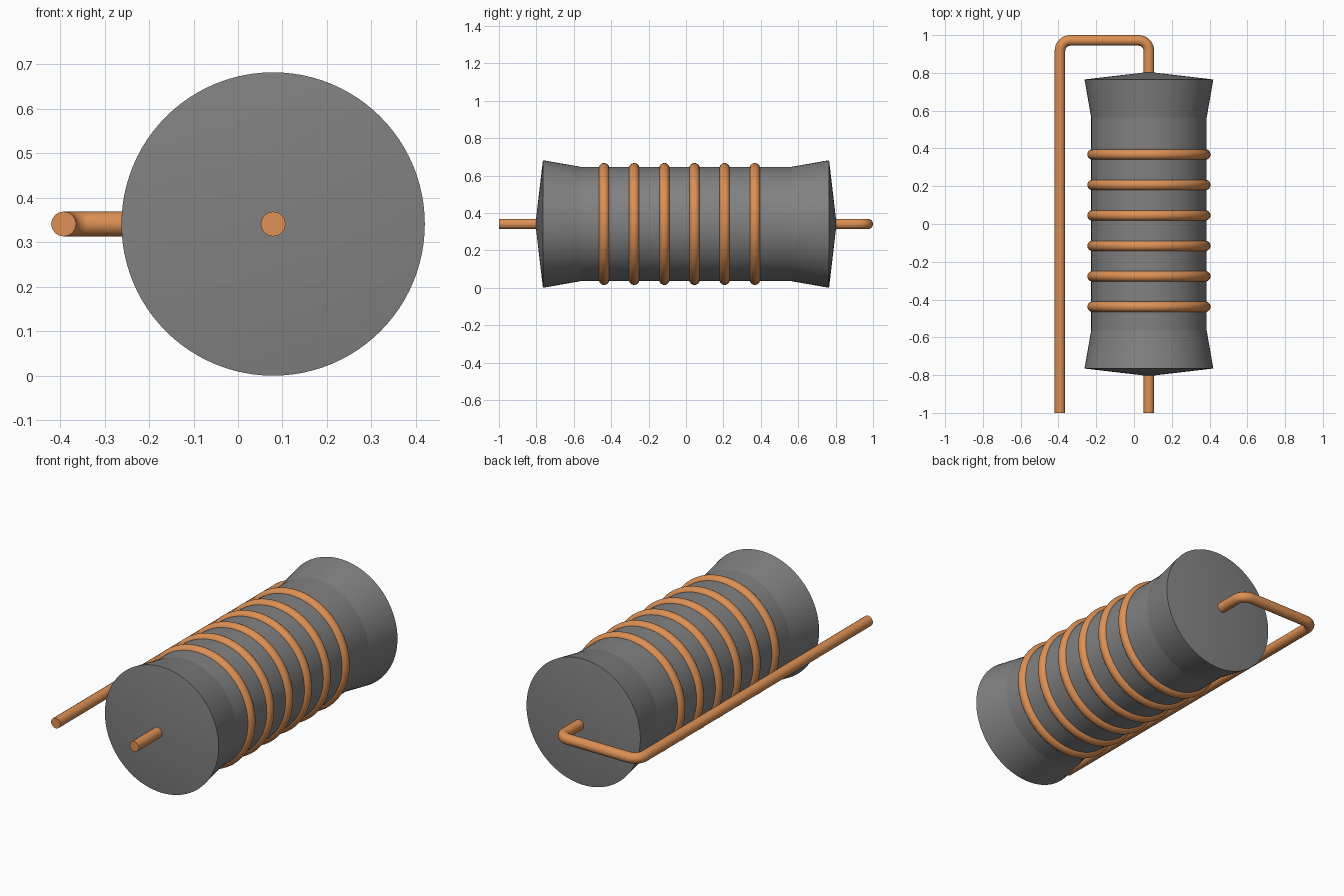
import bpy, bmesh
from math import radians, pi, sin, cos

if "Cube" in bpy.data.objects:
    bpy.data.objects.remove(bpy.data.objects["Cube"])

CX, CZ = 0.079, 0.341     # body axis, parallel to y
WIRE = 0.028              # wire radius


def material(name, color):
    mat = bpy.data.materials.new(name)
    mat.diffuse_color = (*color, 1)
    mat.use_nodes = True
    mat.node_tree.nodes["Principled BSDF"].inputs["Base Color"].default_value = mat.diffuse_color
    return mat


copper = material("copper", (0.72, 0.28, 0.09))
dark_grey = material("dark_grey", (0.22, 0.22, 0.22))


def smooth(obj, angle=30):
    bpy.ops.object.select_all(action='DESELECT')
    obj.select_set(True)
    bpy.context.view_layer.objects.active = obj
    bpy.ops.object.shade_smooth_by_angle(angle=radians(angle))


def lathe(name, profile, mat, segments=96):
    """Revolve (radius, y) points about the y axis."""
    bm = bmesh.new()
    verts = [bm.verts.new((r, y, 0)) for r, y in profile]
    edges = [bm.edges.new(p) for p in zip(verts, verts[1:])]
    bmesh.ops.spin(bm, geom=verts + edges, cent=(0, 0, 0), axis=(0, 1, 0),
                   angle=2 * pi, steps=segments)
    bmesh.ops.remove_doubles(bm, verts=bm.verts, dist=1e-5)
    bmesh.ops.recalc_face_normals(bm, faces=bm.faces)
    mesh = bpy.data.meshes.new(name)
    bm.to_mesh(mesh)
    bm.free()
    obj = bpy.data.objects.new(name, mesh)
    bpy.context.collection.objects.link(obj)
    obj.location = (CX, 0, CZ)
    mesh.materials.append(mat)
    smooth(obj, 8)
    return obj


# Core with flared ends and shallow conical caps
half = [(0, 0.805), (0.341, 0.765), (0.306, 0.565)]
lathe("core", half + [(r, -y) for r, y in reversed(half)], dark_grey)

# Six wire windings
for i in range(6):
    bpy.ops.mesh.primitive_torus_add(
        major_radius=0.298, minor_radius=WIRE, major_segments=96, minor_segments=20,
        location=(CX, -0.438 + i * 0.1612, CZ), rotation=(pi / 2, 0, 0))
    ring = bpy.context.object
    ring.name = f"winding_{i + 1}"
    ring.data.materials.append(copper)
    smooth(ring, 60)

# Lead wire through the core, bent back along the side with rounded corners
LX, BY, BEND = -0.392, 1 - WIRE, 0.055


def corner(x, y, start):
    return [(x + BEND * cos(start + k * pi / 16), y + BEND * sin(start + k * pi / 16))
            for k in range(9)]


path = ([(CX, -1)] + corner(CX - BEND, BY - BEND, 0)
        + corner(LX + BEND, BY - BEND, pi / 2) + [(LX, -1)])
curve = bpy.data.curves.new("lead_wire", 'CURVE')
curve.dimensions = '3D'
curve.bevel_depth = WIRE
curve.bevel_resolution = 6
curve.use_fill_caps = True
spline = curve.splines.new('POLY')
spline.points.add(len(path) - 1)
for p, (x, y) in zip(spline.points, path):
    p.co = (x, y, CZ, 1)
lead = bpy.data.objects.new("lead_wire", curve)
bpy.context.collection.objects.link(lead)
bpy.ops.object.select_all(action='DESELECT')
lead.select_set(True)
bpy.context.view_layer.objects.active = lead
bpy.ops.object.convert(target='MESH')
lead = bpy.context.object
lead.data.materials.append(copper)
smooth(lead, 40)
